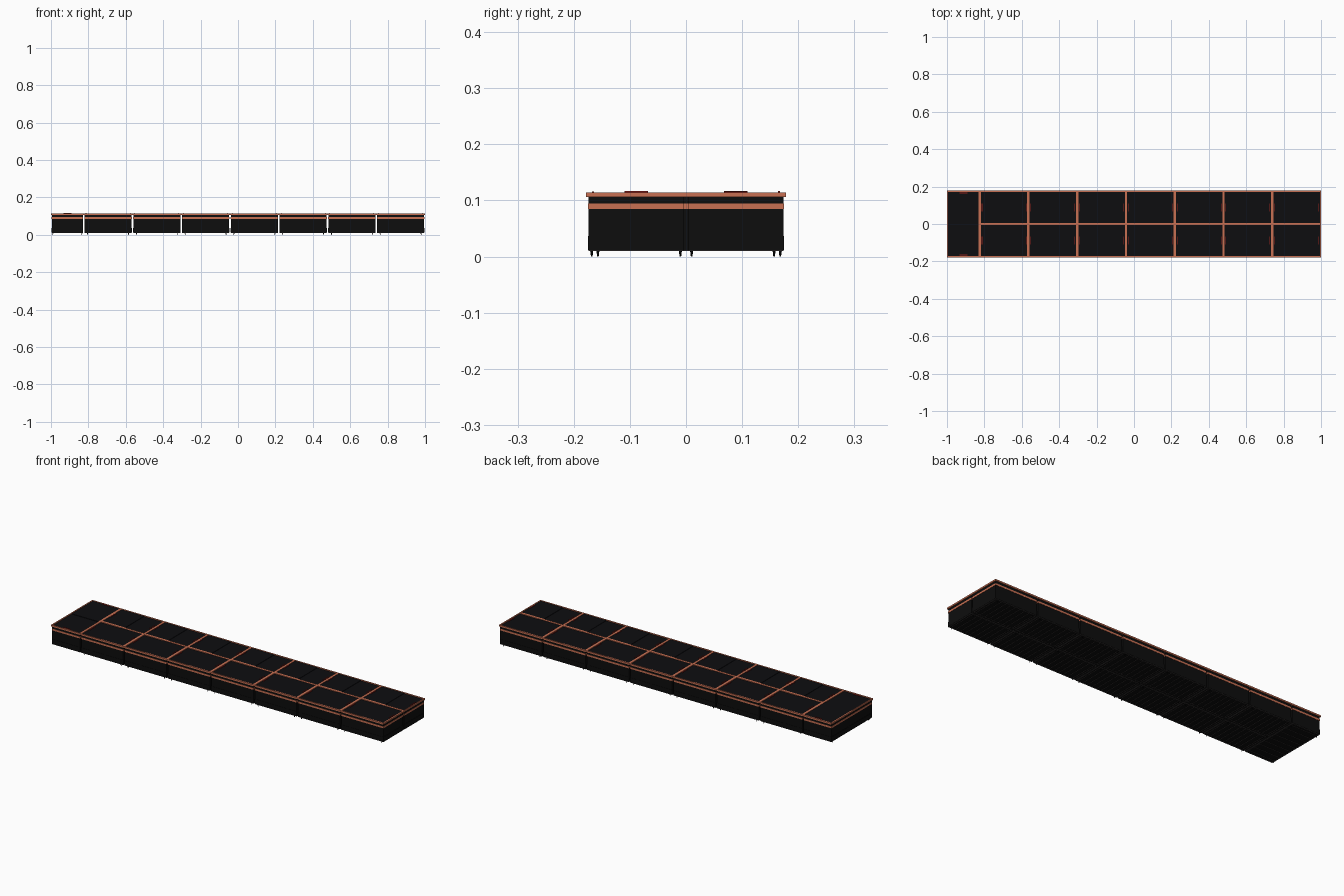
import bpy, bmesh, math
from mathutils import Matrix, Vector

if "Cube" in bpy.data.objects:
    bpy.data.objects.remove(bpy.data.objects["Cube"])


def material(name, rgb):
    m = bpy.data.materials.new(name)
    m.diffuse_color = (*rgb, 1)
    m.use_nodes = True
    m.node_tree.nodes["Principled BSDF"].inputs["Base Color"].default_value = m.diffuse_color
    return m


BLACK = material("black", (0.004, 0.004, 0.004))
GLASS = material("dark_glass", (0.004, 0.004, 0.005))
COPPER = material("copper", (0.58, 0.16, 0.085))
GREY = material("dark_grey", (0.04, 0.035, 0.035))
RED = material("red", (0.3, 0.015, 0.012))


def box(bm, x0, x1, y0, y1, z0, z1):
    mat = Matrix.Translation(((x0 + x1) / 2, (y0 + y1) / 2, (z0 + z1) / 2))
    mat = mat @ Matrix.Diagonal((x1 - x0, y1 - y0, z1 - z0, 1))
    bmesh.ops.create_cube(bm, size=1, matrix=mat)


def ring(bm, a, b, t, z0, z1):
    """Rectangular frame with outer half sizes a, b and bar width t."""
    loops = []
    for z, i in ((z0, 0), (z1, 0), (z1, t), (z0, t)):
        p, q = a - i, b - i
        loops.append([bm.verts.new((x, y, z)) for x, y in ((-p, -q), (p, -q), (p, q), (-p, q))])
    for k in range(4):
        lo, hi = loops[k], loops[(k + 1) % 4]
        for j in range(4):
            n = (j + 1) % 4
            bm.faces.new((lo[j], lo[n], hi[n], hi[j]))


def mesh(name, mat, build):
    bm = bmesh.new()
    build(bm)
    bmesh.ops.recalc_face_normals(bm, faces=bm.faces)
    me = bpy.data.meshes.new(name)
    bm.to_mesh(me)
    bm.free()
    me.materials.append(mat)
    return me


def freezer_parts(length, width):
    """Meshes of one chest freezer, long axis along x, centred on the origin."""
    a, b = length / 2, width / 2
    ba, bb = a - 0.0045, b - 0.0045

    # Tub: outer box with a sunken inside
    def tub(bm):
        ring(bm, ba, bb, 0.008, 0.0115, 0.107)
        box(bm, -ba + 0.008, ba - 0.008, -bb + 0.008, bb - 0.008, 0.0115, 0.03)

    def plinth(bm):
        ring(bm, ba + 0.0013, bb + 0.0013, 0.003, 0.012, 0.037)

    def base_lip(bm):
        ring(bm, ba, bb, 0.004, 0.0095, 0.012)

    # Ventilation bars under the floor
    def slats(bm):
        n = 9
        for i in range(n):
            x = -ba + 2 * ba * (i + 0.5) / n
            box(bm, x - 0.0012, x + 0.0012, -bb + 0.004, bb - 0.004, 0.0098, 0.0118)

    def band(bm):
        ring(bm, ba + 0.0013, bb + 0.0013, 0.003, 0.085, 0.0945)

    def rim(bm):
        ring(bm, a, b, 0.0065, 0.1065, 0.1145)

    # Two overlapping sliding panes
    def upper_lid(bm):
        box(bm, -0.01, a - 0.006, -b + 0.006, b - 0.006, 0.1110, 0.1130)

    def lower_lid(bm):
        box(bm, -a + 0.006, 0.01, -b + 0.006, b - 0.006, 0.1085, 0.1108)

    # Pull bars near the outer end of each pane
    def handle(side, z0, z1):
        def build(bm):
            x = side * (a - 0.0125)
            box(bm, x - 0.0016, x + 0.0016, -0.021, 0.021, z0 + 0.002, z1)
            for y in (-0.019, 0.019):
                box(bm, x - 0.0016, x + 0.0016, y - 0.002, y + 0.002, z0, z1 - 0.001)
        return build

    # Tapered feet
    def feet(bm):
        for sx in (-1, 1):
            for sy in (-1, 1):
                pos = Vector((sx * (a - 0.021), sy * (b - 0.010), 0.006))
                bmesh.ops.create_cone(bm, cap_ends=True, segments=10, radius1=0.0014,
                                      radius2=0.003, depth=0.012,
                                      matrix=Matrix.Translation(pos))

    specs = [("tub", BLACK, tub), ("plinth", BLACK, plinth), ("base_lip", GREY, base_lip),
             ("floor_slats", GREY, slats), ("trim_band", COPPER, band), ("top_rim", COPPER, rim),
             ("upper_lid", GLASS, upper_lid), ("lower_lid", GLASS, lower_lid),
             ("upper_handle", RED, handle(1, 0.1125, 0.1172)),
             ("lower_handle", RED, handle(-1, 0.110, 0.1155)), ("feet", BLACK, feet)]
    return [mesh(*s) for s in specs]


def place(prefix, meshes, x, y, angle):
    for me in meshes:
        ob = bpy.data.objects.new(f"{prefix}_{me.name.split('.')[0]}", me)
        ob.location = (x, y, 0)
        ob.rotation_euler.z = angle
        bpy.context.collection.objects.link(ob)


# Two back-to-back rows of seven freezers
SPLIT, HALF_Y, COLS = -0.825, 0.178, 7
pitch = (1 - SPLIT) / COLS
row_parts = freezer_parts(pitch, HALF_Y)
for i in range(COLS):
    cx = SPLIT + pitch * (i + 0.5)
    place(f"front_freezer_{i + 1}", row_parts, cx, -HALF_Y / 2, 0)
    place(f"back_freezer_{i + 1}", row_parts, cx, HALF_Y / 2, math.pi)

# End freezer turned across both rows
end_parts = freezer_parts(2 * HALF_Y, 1 + SPLIT)
place("end_freezer", end_parts, (SPLIT - 1) / 2, 0, math.pi / 2)
